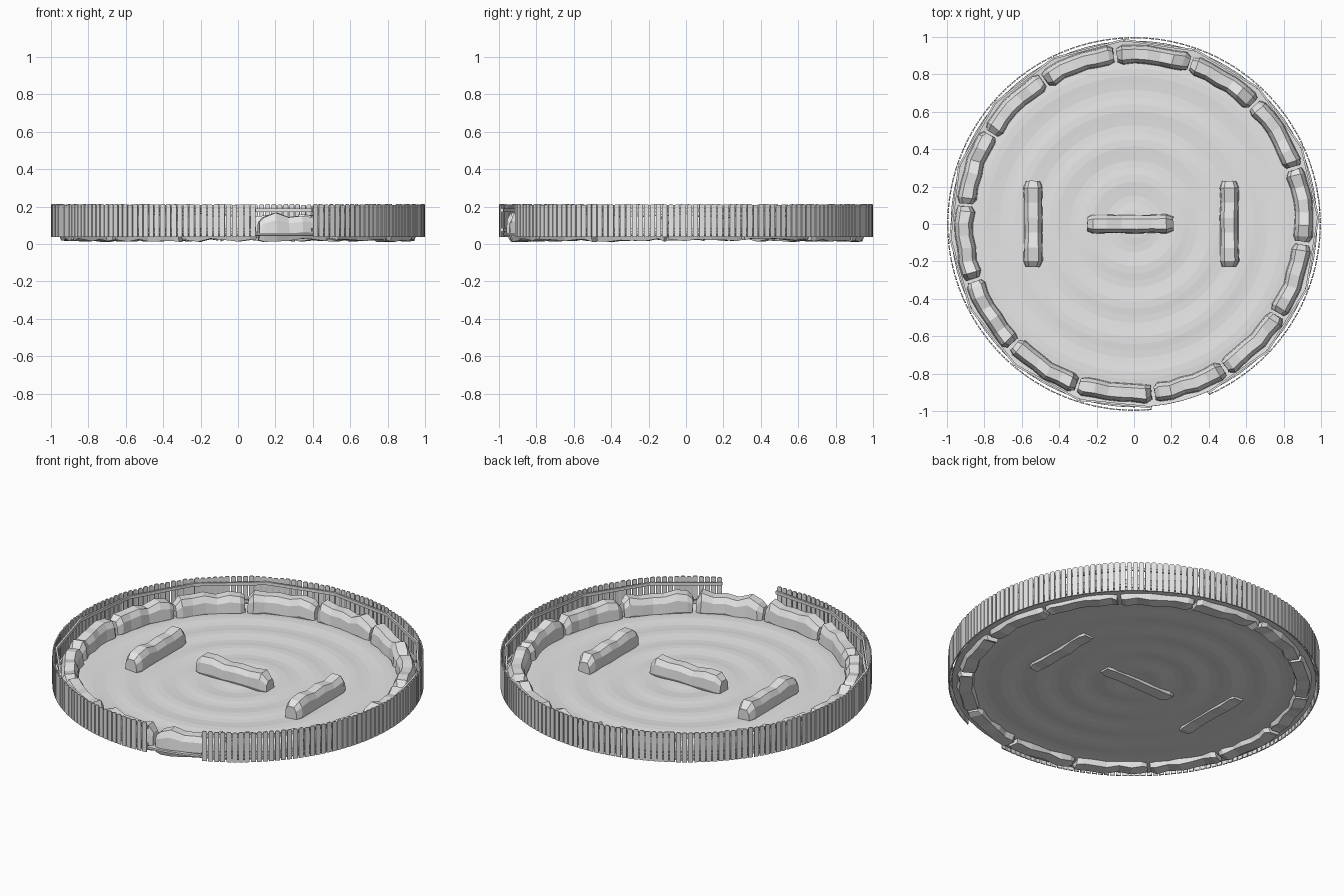
import bpy
import bmesh
import random
from math import sin, cos, pi, radians

random.seed(7)
cube = bpy.data.objects.get("Cube")
if cube:
    bpy.data.objects.remove(cube)

grey = bpy.data.materials.new("plain grey")
grey.use_nodes = True
grey.diffuse_color = (0.8, 0.8, 0.8, 1)
grey.node_tree.nodes["Principled BSDF"].inputs["Base Color"].default_value = (0.8, 0.8, 0.8, 1)


def make_object(name, bm):
    bmesh.ops.recalc_face_normals(bm, faces=bm.faces)
    mesh = bpy.data.meshes.new(name)
    bm.to_mesh(mesh)
    bm.free()
    mesh.materials.append(grey)
    obj = bpy.data.objects.new(name, mesh)
    bpy.context.collection.objects.link(obj)
    return obj


def loft(bm, sections):
    """Join closed sections of points into a capped solid."""
    rings = [[bm.verts.new(p) for p in s] for s in sections]
    n = len(rings[0])
    for a, b in zip(rings, rings[1:]):
        for i in range(n):
            j = (i + 1) % n
            bm.faces.new((a[i], a[j], b[j], b[i]))
    bm.faces.new(rings[0])
    bm.faces.new(rings[-1][::-1])


# Sandy ground with gentle concentric ripples
def ground():
    bm = bmesh.new()
    steps, rim, sides = 26, 0.98, 72
    centre = bm.verts.new((0, 0, 0.045))
    last = None
    for k in range(1, steps + 1):
        r = rim * k / steps
        z = 0.045 + 0.003 * sin(2 * pi * r / 0.19)
        ring = [bm.verts.new((r * cos(2 * pi * i / sides), r * sin(2 * pi * i / sides), z))
                for i in range(sides)]
        for i in range(sides):
            j = (i + 1) % sides
            if last:
                bm.faces.new((last[i], ring[i], ring[j], last[j]))
            else:
                bm.faces.new((centre, ring[i], ring[j]))
        last = ring
    obj = make_object("ground", bm)
    solid = obj.modifiers.new("thickness", "SOLIDIFY")
    solid.thickness = 0.01
    solid.offset = -1


# Rough-hewn barrier: eight-sided section swept along its length
HALF_SECTION = [(0.036, 0), (0.052, 0.3), (0.047, 0.75), (0.028, 1)]
SECTION = HALF_SECTION + [(-v, h) for v, h in reversed(HALF_SECTION)]
# Position along the length, width scale, top height
STATIONS = [(-1, 0.72, 0.125), (-0.86, 1, 0.15), (-0.55, 0.96, 0.16), (-0.2, 0.93, 0.143),
            (0.15, 0.96, 0.152), (0.5, 0.93, 0.144), (0.84, 1, 0.158), (1, 0.72, 0.118)]


def barrier(name, place, base, rough):
    bm = bmesh.new()
    sections = []
    for u, width, top in STATIONS:
        top += random.uniform(-1, 1) * rough
        low = base + random.uniform(-1, 1) * rough
        shift = random.uniform(-1, 1) * rough * 0.6
        sections.append([place(u + random.uniform(-1, 1) * rough * 2,
                               v * width + shift, low + h * (top - low))
                         for v, h in SECTION])
    loft(bm, sections)
    make_object(name, bm)


def bent(middle, half):
    def place(u, v, z):
        a = middle + u * half
        r = 0.907 + v
        return (r * cos(a), r * sin(a), z)
    return place


# Ring of barriers round the edge
COUNT = 14
for k in range(COUNT):
    step = 2 * pi / COUNT
    barrier(f"edge_barrier_{k + 1}", bent(radians(96.4) - (k + 0.5) * step, step * 0.48), 0.02, 0.009)

# Three straight barriers in the middle
barrier("middle_barrier", lambda u, v, z: (-0.02 + 0.23 * u, v, z), 0.033, 0.004)
for side, x in (("right", -0.54), ("left", 0.51)):
    barrier(f"{side}_barrier", lambda u, v, z, x=x: (x + v, 0.23 * u, z), 0.033, 0.004)


# Picket fence with an opening at the front
PANELS, PICKETS = 15, 12
START, SPAN = radians(-66.4), radians(342)
PANEL = SPAN / PANELS


def picket(bm, a):
    low, high = 0.036, 0.212 + random.uniform(-0.003, 0.002)
    w, cut = 0.0135, 0.006
    outline = [(-w, low), (w, low), (w, high - cut), (w - cut, high), (cut - w, high), (-w, high - cut)]
    loft(bm, [[(r * cos(a) - s * sin(a), r * sin(a) + s * cos(a), z) for s, z in outline]
              for r in (0.992, 0.999)])


def rail(bm, a, z):
    ends = []
    for angle in (a, a + PANEL):
        ends.append([(r * cos(angle), r * sin(angle), z + dz)
                     for r, dz in ((0.98, -0.009), (0.991, -0.009), (0.991, 0.009), (0.98, 0.009))])
    loft(bm, ends)


for p in range(PANELS):
    start = START + p * PANEL
    bm = bmesh.new()
    for i in range(PICKETS):
        picket(bm, start + (i + 0.5) * PANEL / PICKETS)
    for z in (0.075, 0.18):
        rail(bm, start, z)
    make_object(f"fence_panel_{p + 1}", bm)

ground()
